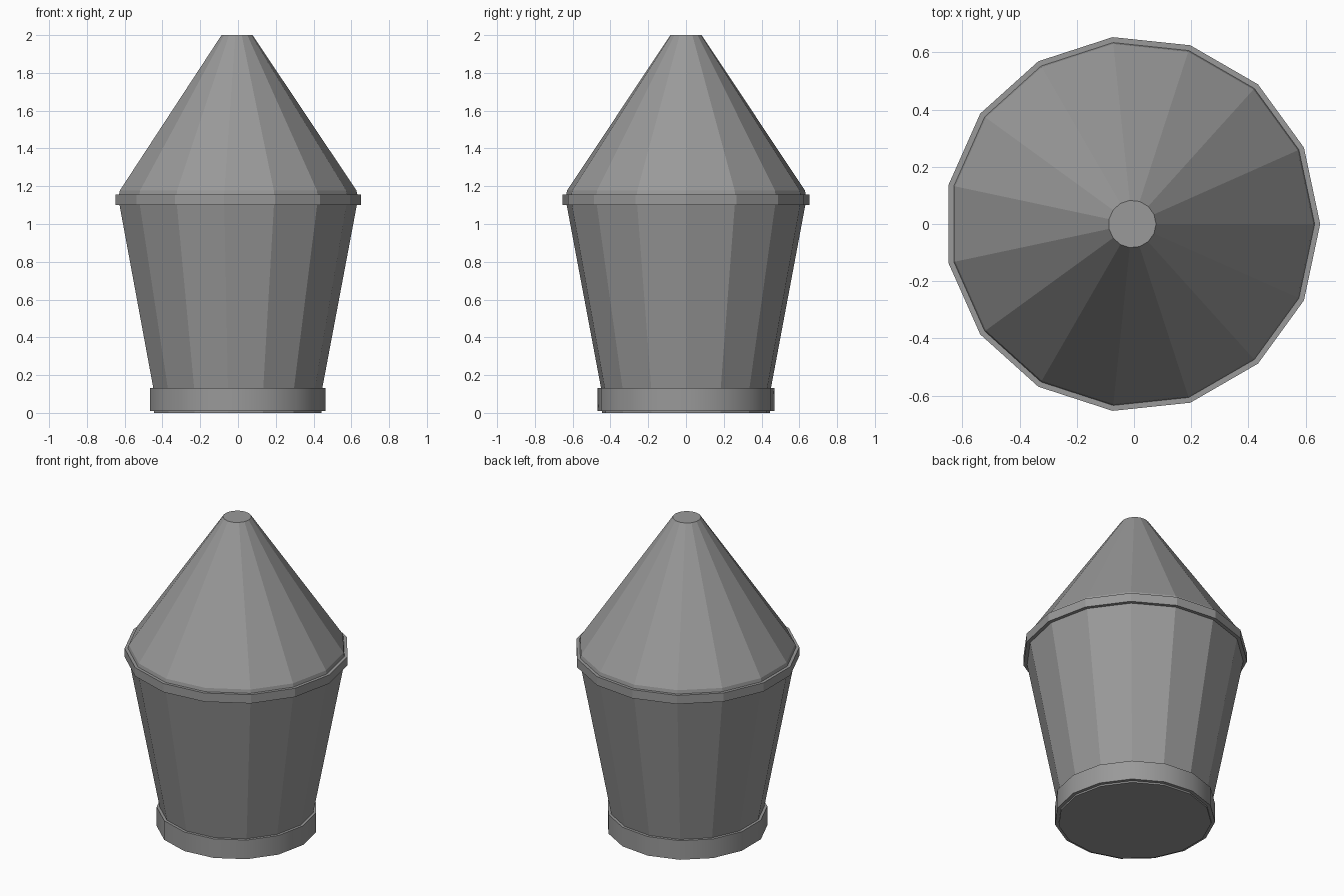
import bpy, bmesh
from math import sin, cos, tau, radians

if "Cube" in bpy.data.objects:
    bpy.data.objects.remove(bpy.data.objects["Cube"])

SIDES = 15
CX = -0.006  # an odd side count shifts the axis off the bounding-box centre

grey = bpy.data.materials.new("dark_grey")
grey.diffuse_color = (0.32, 0.32, 0.32, 1)
grey.use_nodes = True
grey.node_tree.nodes["Principled BSDF"].inputs["Base Color"].default_value = grey.diffuse_color


def lathe(name, profile, ring=False):
    """Turn (radius, z) points into a 15-sided solid, or a closed ring."""
    bm = bmesh.new()
    loops = [[bm.verts.new((CX + r * cos(tau * i / SIDES), r * sin(tau * i / SIDES), z))
              for i in range(SIDES)] for r, z in profile]
    pairs = list(zip(loops, loops[1:]))
    if ring:
        pairs.append((loops[-1], loops[0]))
    else:
        bm.faces.new(loops[0][::-1])
        bm.faces.new(loops[-1])
    for a, b in pairs:
        for i in range(SIDES):
            j = (i + 1) % SIDES
            bm.faces.new((a[i], a[j], b[j], b[i]))
    bmesh.ops.recalc_face_normals(bm, faces=bm.faces)
    mesh = bpy.data.meshes.new(name)
    bm.to_mesh(mesh)
    bm.free()
    mesh.materials.append(grey)
    obj = bpy.data.objects.new(name, mesh)
    bpy.context.collection.objects.link(obj)
    return obj


# Tapered body with a softened shoulder and conical top
lathe("tapered_body", [(0.448, 0), (0.452, 0.13), (0.635, 1.10), (0.638, 1.155),
                       (0.633, 1.178), (0.083, 2.0)])

# Raised band under the cone
lathe("upper_band", [(0.62, 1.10), (0.657, 1.10), (0.657, 1.156), (0.62, 1.156)], True)

# Smooth-shaded collar around the foot
foot = lathe("foot_collar", [(0.44, 0.01), (0.47, 0.01), (0.47, 0.133), (0.44, 0.133)], True)
bpy.context.view_layer.objects.active = foot
foot.select_set(True)
bpy.ops.object.shade_smooth_by_angle(angle=radians(30))
